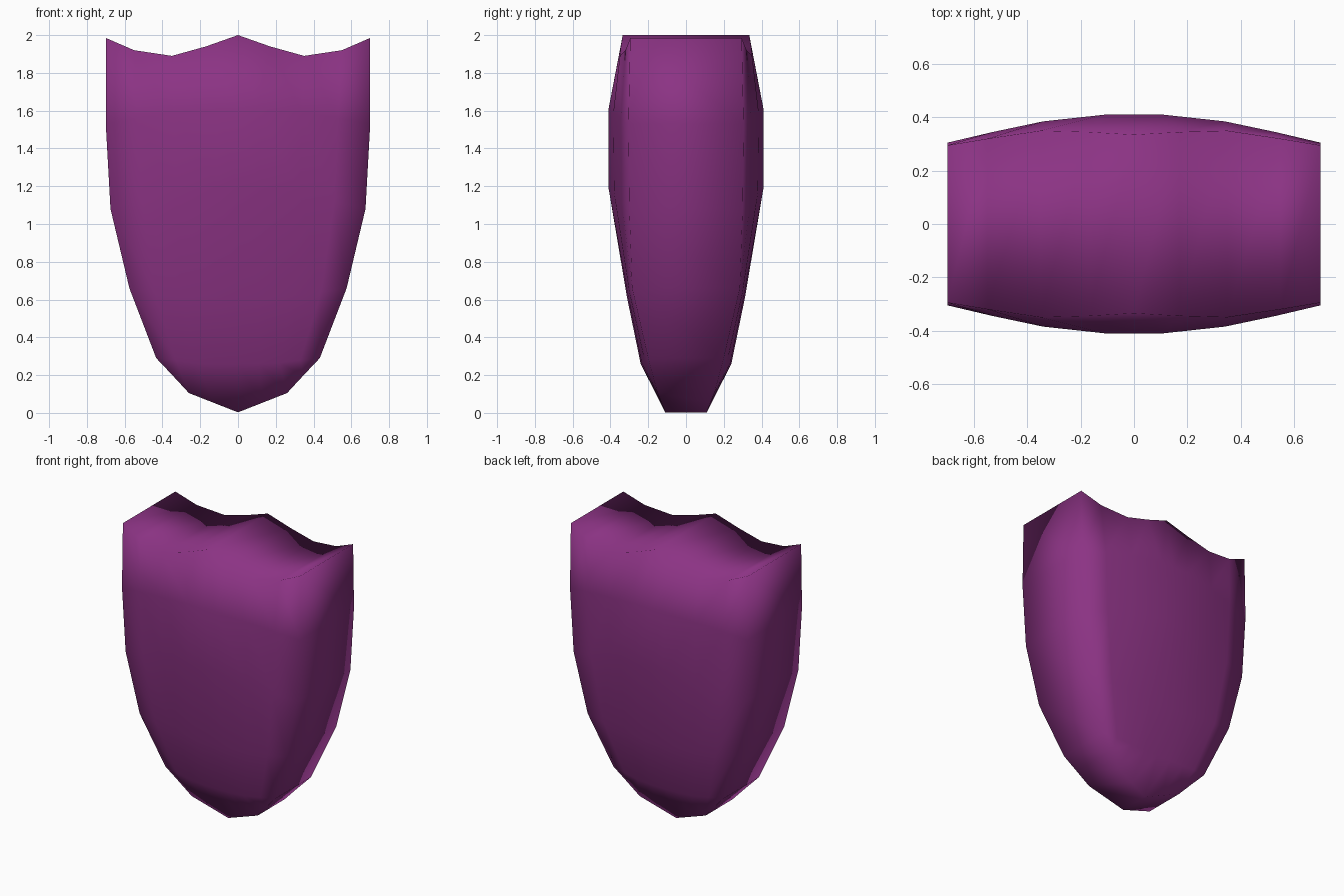
import bpy, bmesh

if "Cube" in bpy.data.objects:
    bpy.data.objects.remove(bpy.data.objects["Cube"])

# Half-width control grid: each row runs from the centre line to the rim as (x, z, half depth)
ROWS = [
    [(0, 2.0, .335), (.17, 1.94, .345), (.35, 1.89, .35), (.55, 1.92, .32), (.70, 1.985, .295)],
    [(0, 1.61, .41), (.11, 1.61, .41), (.34, 1.59, .385), (.53, 1.56, .345), (.70, 1.53, .305)],
    [(0, 1.19, .41), (.11, 1.19, .41), (.33, 1.16, .38), (.51, 1.12, .34), (.675, 1.08, .30)],
    [(0, .61, .312), (.11, .61, .312), (.29, .62, .307), (.44, .64, .30), (.575, .66, .285)],
    [(0, .26, .24), (.11, .26, .24), (.22, .265, .235), (.33, .28, .22), (.433, .29, .20)],
    [(0, .003, .11), (.13, .054, .13), (.26, .105, .15), (.345, .197, .175), (.433, .29, .20)],
]

bm = bmesh.new()


def sheet(side):
    """Curved front (-1) or back (+1) face of the shield."""
    grid = []
    for row in ROWS:
        full = [(-x, z, d) for x, z, d in row[:0:-1]] + row
        grid.append([bm.verts.new((x, side * d, z)) for x, z, d in full])
    for a, b in zip(grid, grid[1:]):
        for i in range(len(a) - 1):
            bm.faces.new((a[i], a[i + 1], b[i + 1], b[i]))
    # closed outline: top, right side, bottom, left side
    return (grid[0] + [r[-1] for r in grid[1:]]
            + grid[-1][-2::-1] + [r[0] for r in grid[-2:0:-1]])


# Front and back faces joined by a wall around the outline
front, back = sheet(-1), sheet(1)
n = len(front)
for i in range(n):
    j = (i + 1) % n
    bm.faces.new((front[i], front[j], back[j], back[i]))
bmesh.ops.remove_doubles(bm, verts=bm.verts, dist=0.0005)
bmesh.ops.recalc_face_normals(bm, faces=bm.faces)
for f in bm.faces:
    f.smooth = True

mesh = bpy.data.meshes.new("shield_body")
bm.to_mesh(mesh)
bm.free()
body = bpy.data.objects.new("shield_body", mesh)
bpy.context.collection.objects.link(body)

purple = bpy.data.materials.new("purple")
purple.diffuse_color = (0.26, 0.033, 0.23, 1)
purple.use_nodes = True
purple.node_tree.nodes["Principled BSDF"].inputs["Base Color"].default_value = purple.diffuse_color
mesh.materials.append(purple)
